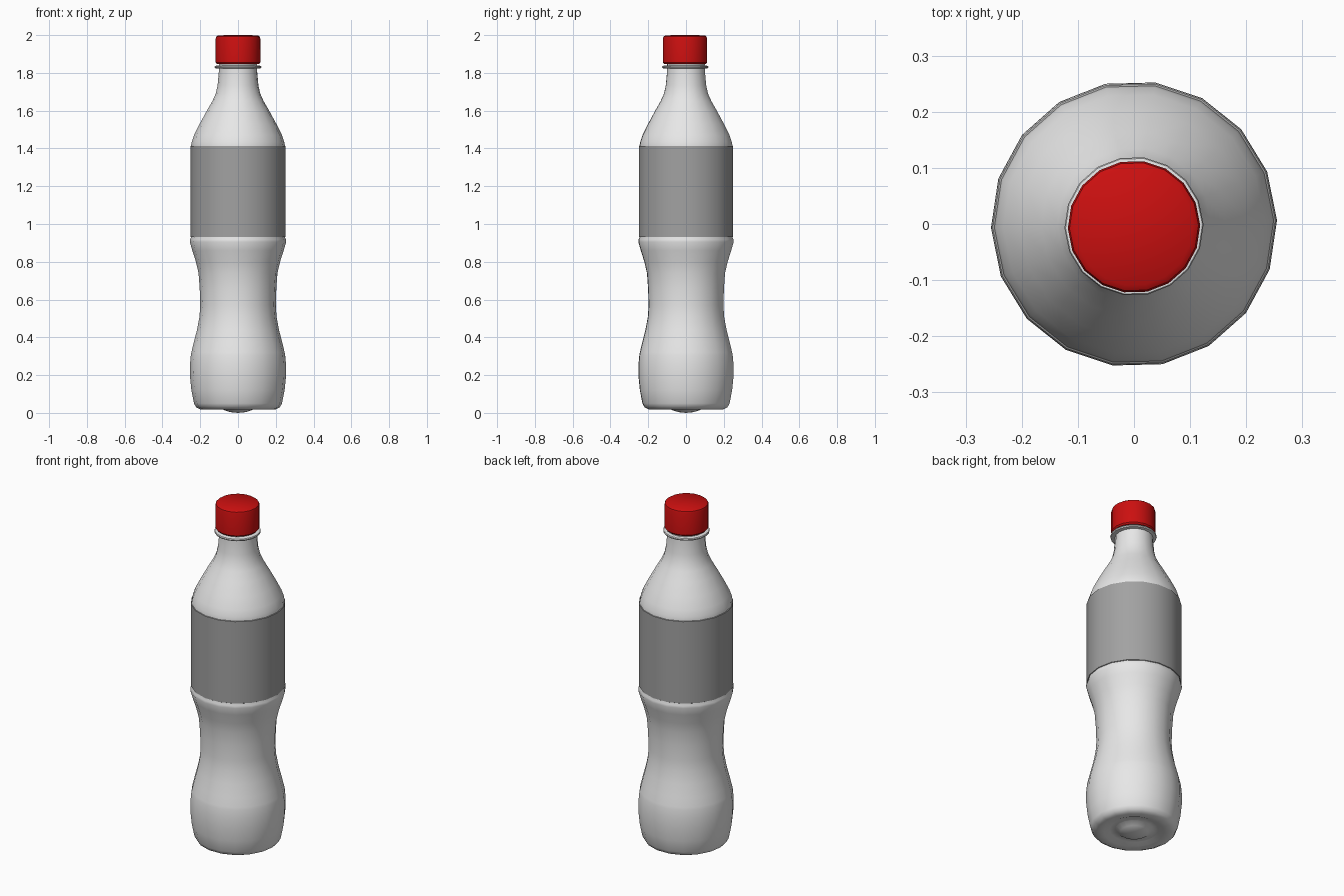
import bpy, bmesh, math

SIDES = 18
TURN = math.radians(1.5)

if "Cube" in bpy.data.objects:
    bpy.data.objects.remove(bpy.data.objects["Cube"])


def make_material(name, rgb):
    mat = bpy.data.materials.new(name)
    mat.use_nodes = True
    mat.diffuse_color = (*rgb, 1)
    mat.node_tree.nodes["Principled BSDF"].inputs["Base Color"].default_value = (*rgb, 1)
    return mat


def lathe(name, profile, mat, y=0.0, smooth=35):
    """Revolve (radius, height) points; a zero radius closes the end."""
    bm = bmesh.new()
    rings = []
    for r, z in profile:
        if r == 0:
            rings.append([bm.verts.new((0, y, z))] * SIDES)
            continue
        angles = [TURN + math.tau * i / SIDES for i in range(SIDES)]
        rings.append([bm.verts.new((r * math.cos(a), y + r * math.sin(a), z)) for a in angles])
    for low, high in zip(rings, rings[1:]):
        for i in range(SIDES):
            j = (i + 1) % SIDES
            corners = list(dict.fromkeys((low[i], low[j], high[j], high[i])))
            bm.faces.new(corners)
    mesh = bpy.data.meshes.new(name)
    bm.to_mesh(mesh)
    bm.free()
    mesh.materials.append(mat)
    obj = bpy.data.objects.new(name, mesh)
    bpy.context.collection.objects.link(obj)
    bpy.ops.object.select_all(action="DESELECT")
    obj.select_set(True)
    bpy.context.view_layer.objects.active = obj
    bpy.ops.object.shade_smooth_by_angle(angle=math.radians(smooth))
    return obj


white = make_material("bottle white", (0.8, 0.8, 0.8))
grey = make_material("label grey", (0.36, 0.36, 0.36))
red = make_material("cap red", (0.6, 0.005, 0.005))

# Bottle: base with centre bump, waisted body, shoulder and neck
base = [(0, 0.0), (0.04, 0.004), (0.075, 0.015), (0.1, 0.032), (0.13, 0.032),
        (0.16, 0.02), (0.2, 0.019), (0.222, 0.03), (0.233, 0.05)]
body = [(0.247, 0.12), (0.255, 0.2), (0.254, 0.26), (0.25, 0.305), (0.247, 0.32),
        (0.235, 0.37), (0.217, 0.44), (0.204, 0.51), (0.2, 0.57), (0.203, 0.66),
        (0.209, 0.74), (0.223, 0.8), (0.242, 0.86), (0.255, 0.905), (0.254, 0.918),
        (0.249, 0.93)]
shoulder = [(0.249, 1.413), (0.245, 1.435), (0.233, 1.47), (0.203, 1.53), (0.165, 1.6),
            (0.136, 1.65), (0.118, 1.69), (0.108, 1.735), (0.102, 1.8), (0.1, 1.86)]
lathe("bottle", base + body + shoulder, white, smooth=60)

# Label sleeve wrapped round the upper body
lathe("label", [(0.249, 0.93), (0.2525, 0.932), (0.2525, 1.412), (0.249, 1.414)], grey)

# Support ring under the cap
lathe("neck_ring", [(0.099, 1.822), (0.122, 1.825), (0.124, 1.831), (0.122, 1.837),
                    (0.099, 1.84)], white, y=-0.004)

# Screw cap with a chamfered top
lathe("cap", [(0, 1.847), (0.112, 1.847), (0.118, 1.855), (0.118, 1.982),
              (0.115, 1.992), (0.105, 1.999), (0, 2.0)], red, y=-0.005)
